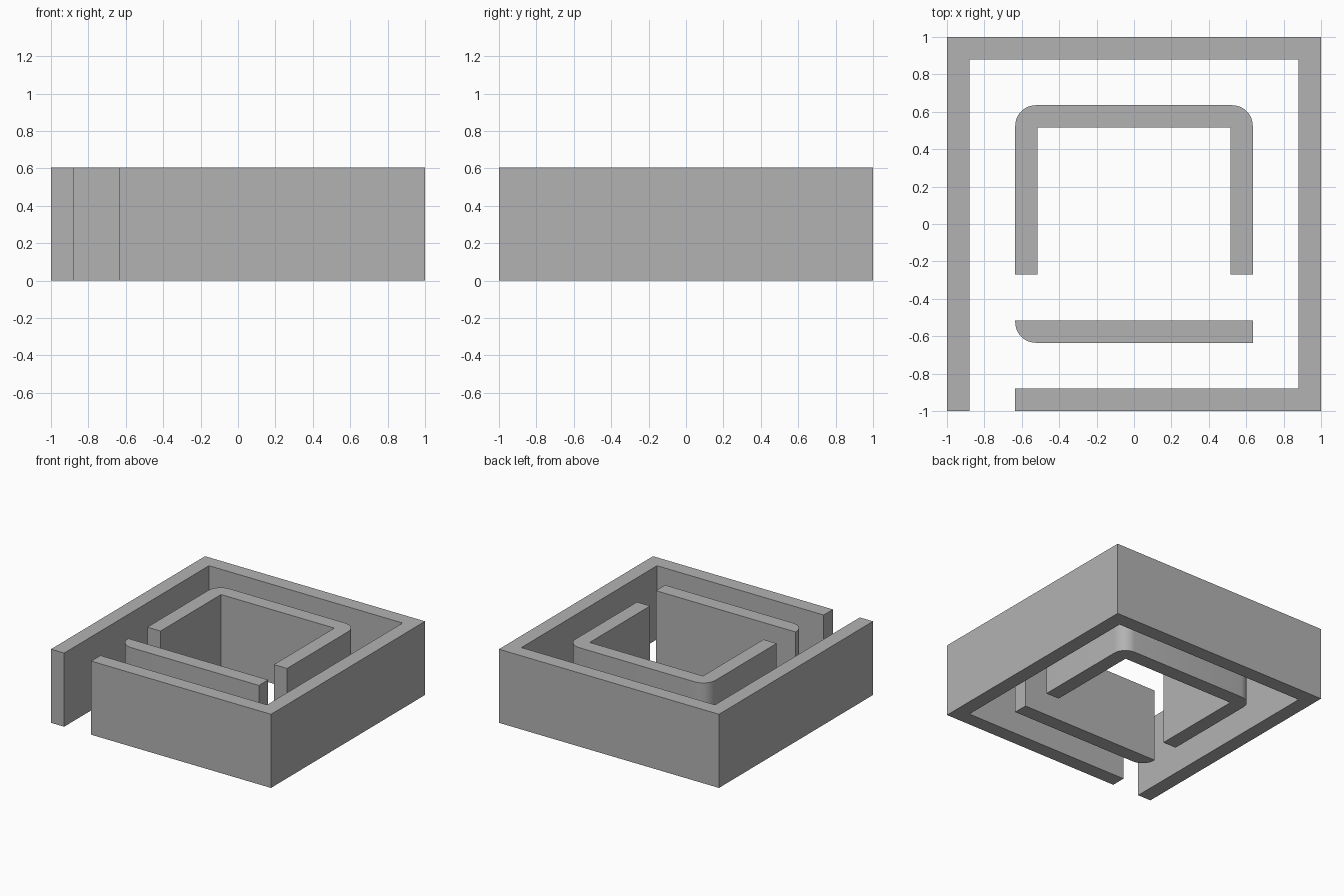
import bpy, bmesh
from math import sin, cos, pi, atan2
from mathutils import Vector

if "Cube" in bpy.data.objects:
    bpy.data.objects.remove(bpy.data.objects["Cube"], do_unlink=True)

HEIGHT = 0.605
OUT, OUT_IN = 1.0, 0.88      # outer wall faces
INN, INN_IN = 0.635, 0.515   # inner wall faces
RADIUS = 0.11

grey = bpy.data.materials.new("plain grey")
grey.use_nodes = True
colour = (0.45, 0.45, 0.45, 1)
grey.diffuse_color = colour
grey.node_tree.nodes["Principled BSDF"].inputs["Base Color"].default_value = colour


def rounded(x, y, steps=8):
    """Quarter arc replacing the square corner (x, y), in counter-clockwise order."""
    sx, sy = (1 if x > 0 else -1), (1 if y > 0 else -1)
    centre = Vector((x - sx * RADIUS, y - sy * RADIUS))
    start = atan2(sy, sx) - pi / 4
    return [centre + RADIUS * Vector((cos(start + pi / 2 * i / steps),
                                      sin(start + pi / 2 * i / steps)))
            for i in range(steps + 1)]


def wall(name, outline):
    """Raise a counter-clockwise plan outline to the full wall height."""
    bm = bmesh.new()
    base = bm.faces.new([bm.verts.new((p[0], p[1], 0)) for p in outline])
    raised = bmesh.ops.extrude_face_region(bm, geom=[base], use_keep_orig=True)["geom"]
    top = [g for g in raised if isinstance(g, bmesh.types.BMVert)]
    bmesh.ops.translate(bm, verts=top, vec=(0, 0, HEIGHT))
    bmesh.ops.recalc_face_normals(bm, faces=bm.faces)
    mesh = bpy.data.meshes.new(name)
    bm.to_mesh(mesh)
    bm.free()
    mesh.materials.append(grey)
    obj = bpy.data.objects.new(name, mesh)
    bpy.context.collection.objects.link(obj)
    bpy.ops.object.select_all(action='DESELECT')
    obj.select_set(True)
    bpy.context.view_layer.objects.active = obj
    bpy.ops.object.shade_smooth_by_angle()


# Outer enclosure, with an entrance gap at the front right corner
wall("outer_wall", [
    (-INN, -OUT), (OUT, -OUT), (OUT, OUT), (-OUT, OUT), (-OUT, -OUT),
    (-OUT_IN, -OUT), (-OUT_IN, OUT_IN), (OUT_IN, OUT_IN),
    (OUT_IN, -OUT_IN), (-INN, -OUT_IN)])

# Inner chamber, open to the front, with rounded back corners
END = -0.27
wall("inner_chamber_wall", [
    (INN_IN, END), (INN, END), *rounded(INN, INN), *rounded(-INN, INN),
    (-INN, END), (-INN_IN, END), (-INN_IN, INN_IN), (INN_IN, INN_IN)])

# Free-standing screen in front of the chamber, rounded at one corner
wall("inner_front_screen", [
    *rounded(-INN, -INN), (INN, -INN), (INN, -INN_IN), (-INN, -INN_IN)])
